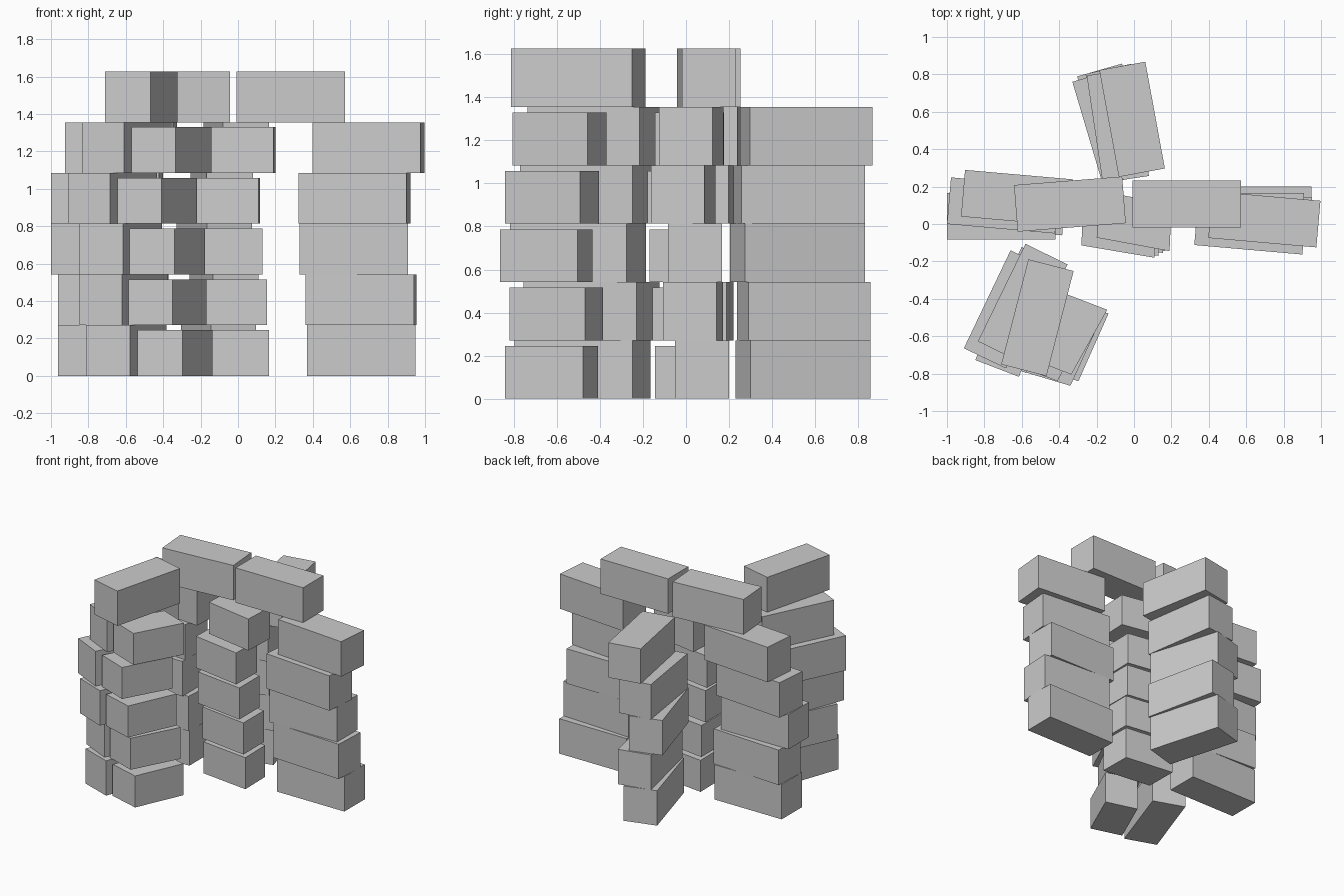
import bpy, bmesh
from math import radians, cos, sin

if "Cube" in bpy.data.objects:
    bpy.data.objects.remove(bpy.data.objects["Cube"])

STEP = 0.271                      # layer height
FULL = (0.58, 0.25, 0.271, 90)    # length, width, height, plan corner angle
SHORT = (0.396, 0.25, 0.245, 98)  # smaller, slightly skewed brick


def brick(name, kind, layer, corner, angle, end=0):
    """Brick whose right-hand corner (end 0 = near, 1 = far along its length) sits at `corner`."""
    length, width, height, skew = kind
    a, b = radians(angle), radians(angle + skew)
    ux, uy = length * cos(a), length * sin(a)
    vx, vy = width * cos(b), width * sin(b)
    x, y = corner[0] - end * ux, corner[1] - end * uy
    plan = [(x, y), (x + ux, y + uy), (x + ux + vx, y + uy + vy), (x + vx, y + vy)]
    bm = bmesh.new()
    base = bm.faces.new([bm.verts.new((px, py, layer * STEP)) for px, py in plan])
    top = bmesh.ops.extrude_face_region(bm, geom=[base])["geom"]
    bmesh.ops.translate(bm, vec=(0, 0, height),
                        verts=[g for g in top if isinstance(g, bmesh.types.BMVert)])
    bmesh.ops.recalc_face_normals(bm, faces=bm.faces)
    mesh = bpy.data.meshes.new(name)
    bm.to_mesh(mesh)
    bm.free()
    bpy.context.collection.objects.link(bpy.data.objects.new(name, mesh))


# Stacks, bottom to top: (corner x, corner y, heading in degrees)
stacks = {
    "right_stack": (FULL, 1, [(.95, -.05, 0), (.94, -.107, -3), (.91, -.083, 0),
                              (.90, -.163, -5), (.975, -.125, -5)]),
    "back_stack": (FULL, 0, [(.096, .30, 106), (.11, .29, 102.5), (.075, .275, 106.5),
                             (.08, .257, 98.5), (.165, .297, 100.4)]),
    "left_stack": (FULL, 0, [(-.963, -.05, 0), (-.963, -.03, -3), (-1.0, -.083, 0),
                             (-1.0, .0, -5), (-.925, .04, -5)]),
    "front_stack": (FULL, 0, [(-.577, -.796, 70.5), (-.62, -.755, 65), (-.615, -.817, 69),
                              (-.684, -.772, 64.5), (-.61, -.737, 64)]),
    "front_short_stack": (SHORT, 0, [(-.297, -.84, 66), (-.35, -.82, 62.5), (-.34, -.865, 65.4),
                                     (-.41, -.84, 61), (-.335, -.805, 61)]),
    "middle_short_stack": (SHORT, 1, [(.165, -.145, -7), (.155, -.155, -8), (.13, -.17, -8),
                                      (.11, -.18, -9.5), (.19, -.145, -10.5)]),
}
for name, (kind, end, rows) in stacks.items():
    for i, (x, y, angle) in enumerate(rows):
        brick(f"{name}_brick_{i + 1}", kind, i, (x, y), angle, end)

# Bridging bricks across the tops
brick("right_lintel", FULL, 5, (-.008, -.018), 0)
brick("left_lintel", FULL, 5, (-.622, -.041), 4.5)
brick("front_lintel", FULL, 5, (-.468, -.813), 75.5)
